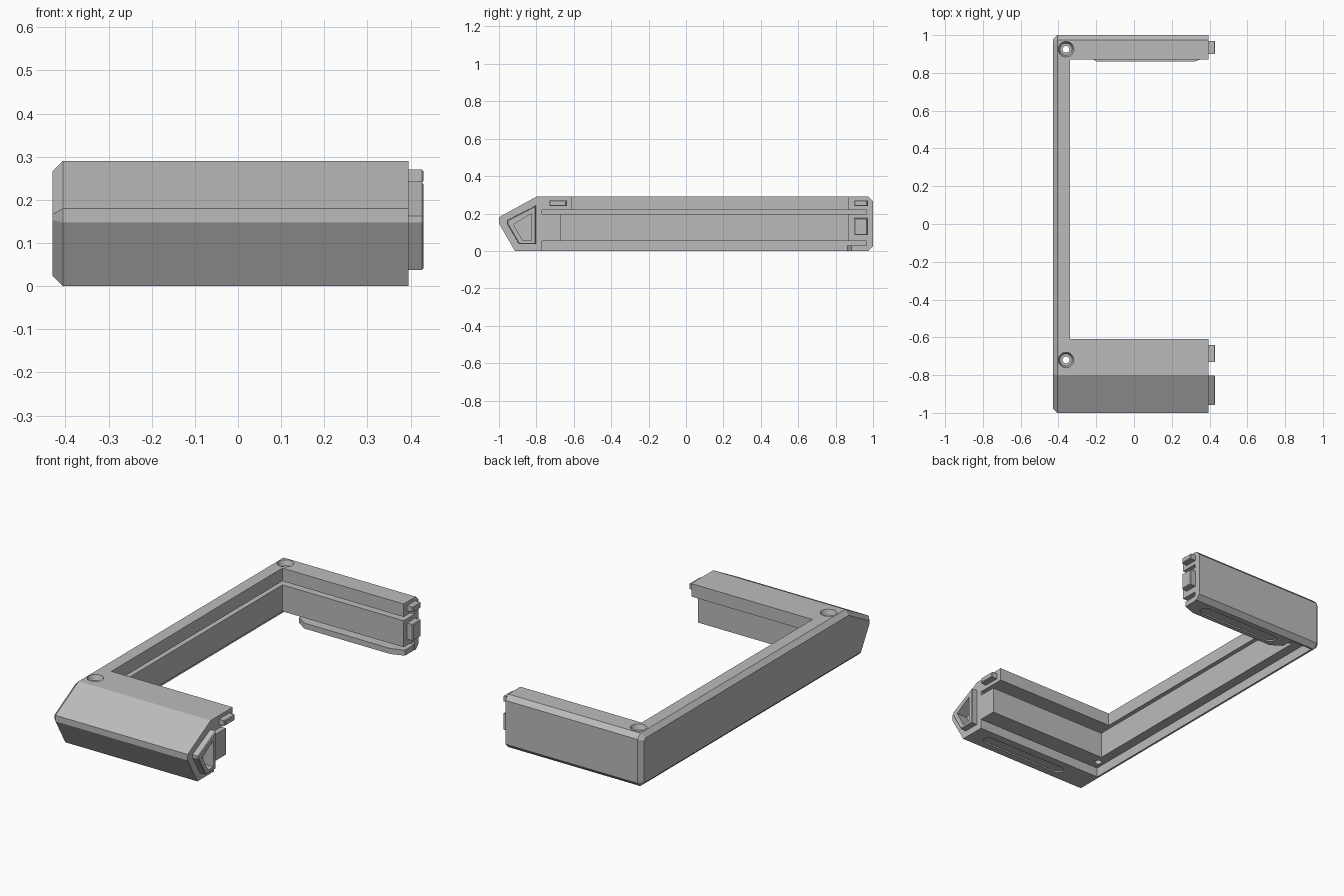
import bpy, bmesh, math
from mathutils import Vector

cube = bpy.data.objects.get("Cube")
if cube:
    bpy.data.objects.remove(cube, do_unlink=True)

grey = bpy.data.materials.new("light grey")
grey.use_nodes = True
grey.diffuse_color = (0.5, 0.5, 0.5, 1)
grey.node_tree.nodes["Principled BSDF"].inputs["Base Color"].default_value = (0.5, 0.5, 0.5, 1)

LEFT, END, TAB = -0.43, 0.395, 0.43     # wall face, arm ends, tab tips
TOP = 0.29


def finish(name, bm):
    bmesh.ops.recalc_face_normals(bm, faces=bm.faces)
    mesh = bpy.data.meshes.new(name)
    bm.to_mesh(mesh)
    bm.free()
    mesh.materials.append(grey)
    obj = bpy.data.objects.new(name, mesh)
    bpy.context.collection.objects.link(obj)
    return obj


def prism(name, points, direction, chamfer=0, chamfer_x=None):
    """Extrude a 3D polygon; optionally chamfer the rim lying on x = chamfer_x."""
    bm = bmesh.new()
    face = bm.faces.new([bm.verts.new(p) for p in points])
    moved = bmesh.ops.extrude_face_region(bm, geom=[face])["geom"]
    bmesh.ops.translate(bm, vec=Vector(direction),
                        verts=[g for g in moved if isinstance(g, bmesh.types.BMVert)])
    bmesh.ops.recalc_face_normals(bm, faces=bm.faces)
    if chamfer:
        rim = [e for e in bm.edges if all(abs(v.co.x - chamfer_x) < 1e-4 for v in e.verts)]
        bmesh.ops.bevel(bm, geom=rim, offset=chamfer, segments=1, affect='EDGES')
    return finish(name, bm)


def box(name, x0, x1, y0, y1, z0, z1, chamfer=0):
    pts = [(x0, y0, z0), (x0, y1, z0), (x0, y1, z1), (x0, y0, z1)]
    return prism(name, pts, (x1 - x0, 0, 0), chamfer, x1)


def cone(name, x, y, z0, z1, r0, r1):
    bm = bmesh.new()
    bmesh.ops.create_cone(bm, cap_ends=True, segments=32, radius1=r0, radius2=r1, depth=z1 - z0)
    bmesh.ops.translate(bm, vec=(x, y, (z0 + z1) / 2), verts=bm.verts)
    return finish(name, bm)


def slot(name, x0, x1, y, r, z0, z1):
    pts = []
    for cx, start in ((x1, -90), (x0, 90)):
        for i in range(9):
            a = math.radians(start + i * 22.5)
            pts.append((cx + r * math.cos(a), y + r * math.sin(a), z0))
    return prism(name, pts, (0, 0, z1 - z0))


def cut(target, cutter):
    cutter.hide_render = True
    mod = target.modifiers.new("cut", 'BOOLEAN')
    mod.operation, mod.solver, mod.object = 'DIFFERENCE', 'EXACT', cutter
    bpy.context.view_layer.objects.active = target
    bpy.ops.object.modifier_apply(modifier=mod.name)
    bpy.data.objects.remove(cutter, do_unlink=True)


# Frame: side profile swept across, with the outer rim chamfered
profile = [(-1, .18), (-1, .147), (-.915, 0), (.975, 0), (1, .025),
           (1, .265), (.975, TOP), (-.8, TOP)]
frame = prism("frame", [(LEFT, y, z) for y, z in profile], (END - LEFT, 0, 0), 0.024, LEFT)

# Opening, board groove, underside rebate and set-back front arm wall
cut(frame, box("opening", -.34, 1, -.61, .87, -1, 1))
cut(frame, box("groove", -.395, 1, -.77, .965, .198, .219))
cut(frame, box("rebate", -.395, 1, -.77, .965, -1, .053))
cut(frame, box("front_setback", -.34, 1, -.67, -.6, -.1, .21))

# Countersunk screw holes
for y in (.925, -.72):
    cut(frame, cone("screw_hole", -.36, y, -.1, .4, .018, .018))
    cut(frame, cone("countersink", -.36, y, .262, .292, .032, .042))

# Foot pad recess under the front arm
cut(frame, slot("front_recess", -.19, .28, -.845, .03, -.05, .008))

# Rear foot with its own pad recess
foot_plan = [(-.2, .86), (.32, .86), (.392, .885), (.392, .97), (-.26, .97), (-.26, .9)]
foot = prism("rear_foot", [(x, y, 0) for x, y in foot_plan], (0, 0, .03))
cut(foot, slot("rear_recess", -.16, .28, .915, .03, -.05, .008))

# Joining tabs on the arm ends
for name, y0, y1, z0, z1 in (("front_upper_tab", -.73, -.64, .24, .27),
                             ("rear_upper_tab", .9, .97, .24, .27),
                             ("rear_lower_tab", .9, .97, .085, .175)):
    box(name, END - .02, TAB, y0, y1, z0, z1, .004)

# Hollow angular tab on the front arm
outer = [(-.957, .163), (-.957, .147), (-.893, .037), (-.803, .037), (-.803, .242)]
inner = [(-.922, .142), (-.872, .055), (-.826, .055), (-.826, .2)]
tab = prism("front_angled_tab", [(END - .02, y, z) for y, z in outer],
            (TAB - END + .02, 0, 0), .004, TAB)
socket = [(END - .03, y, z) for y, z in inner]
cut(tab, prism("tab_socket", socket, (.2, 0, 0)))
cut(frame, prism("frame_socket", socket, (.2, 0, 0)))
